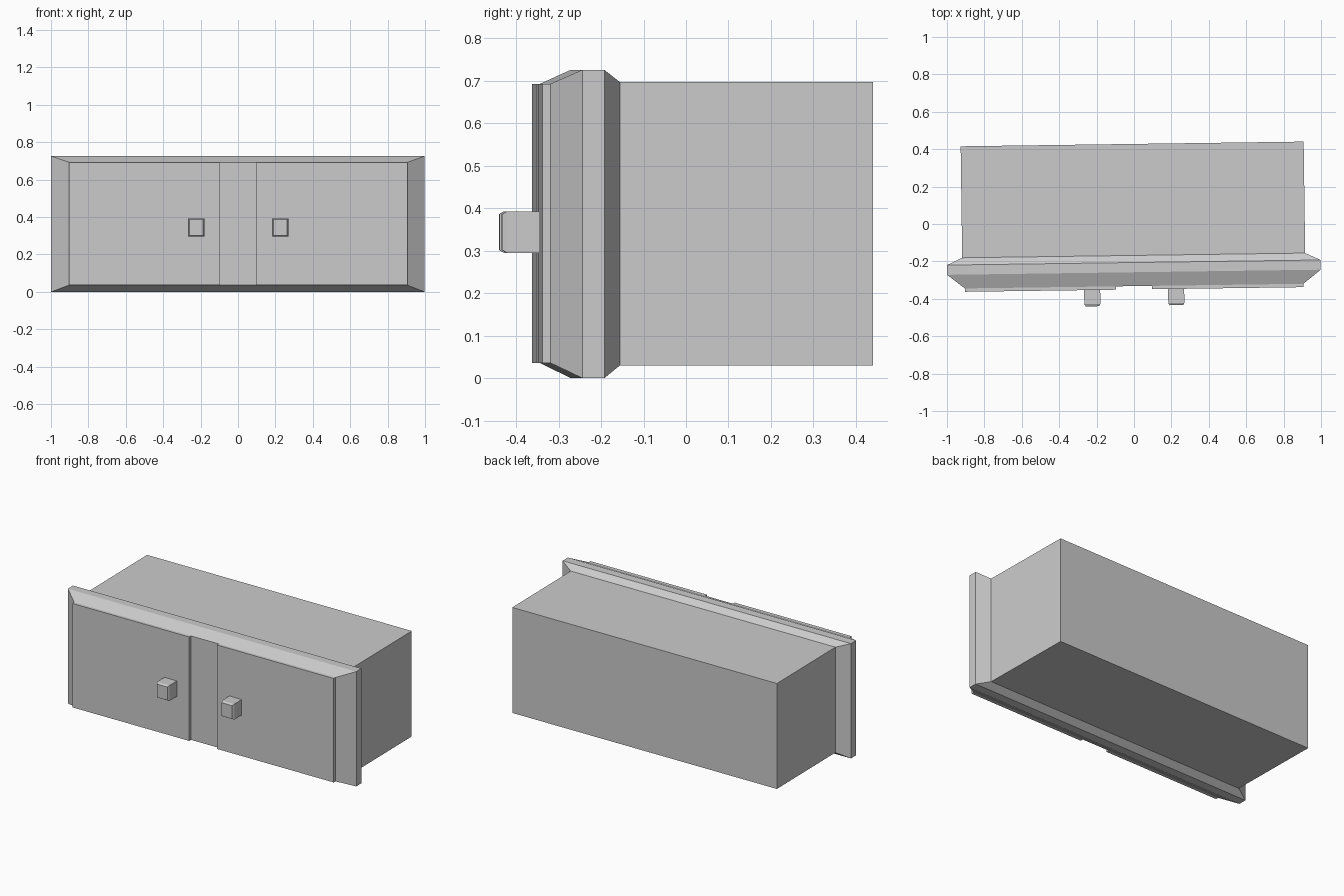
import bpy, bmesh
from mathutils import Matrix

if "Cube" in bpy.data.objects:
    bpy.data.objects.remove(bpy.data.objects["Cube"])

TILT = Matrix.Rotation(0.0137, 4, 'Z')   # the whole model is turned very slightly
CX = -0.004                              # middle of the cabinet in its own axes


def loft(name, rings, cap_front=True, cap_back=True):
    """Skin rectangles (x0, x1, z0, z1, y), listed from back to front."""
    bm = bmesh.new()
    loops = [[bm.verts.new((CX + x, y, z)) for x, z in
              ((x0, z0), (x1, z0), (x1, z1), (x0, z1))]
             for x0, x1, z0, z1, y in rings]
    for a, b in zip(loops, loops[1:]):
        for i in range(4):
            j = (i + 1) % 4
            bm.faces.new((a[i], a[j], b[j], b[i]))
    if cap_back:
        bm.faces.new(loops[0])
    if cap_front:
        bm.faces.new(loops[-1])
    bmesh.ops.recalc_face_normals(bm, faces=bm.faces)
    # ensure normals point outwards when one end is open
    front = max(bm.faces, key=lambda f: -f.calc_center_median().y)
    back = max(bm.faces, key=lambda f: f.calc_center_median().y)
    if (cap_front and front.normal.y > 0) or (not cap_front and back.normal.y < 0):
        bmesh.ops.reverse_faces(bm, faces=bm.faces)
    bm.transform(TILT)
    mesh = bpy.data.meshes.new(name)
    bm.to_mesh(mesh)
    bm.free()
    obj = bpy.data.objects.new(name, mesh)
    bpy.context.collection.objects.link(obj)
    return obj


# Deep box behind the front, open where it meets the frame
body = (-0.917, 0.917, 0.03, 0.697)
loft("cabinet_body", [(*body, 0.428), (*body, -0.168)], cap_front=False)

# Bevelled front frame
rim = (-0.999, 0.999, 0.0, 0.726)
face = (-0.905, 0.905, 0.036, 0.693)
loft("front_frame", [(*body, -0.168), (*rim, -0.206), (*rim, -0.258), (*face, -0.332)],
     cap_back=False)

# Mirrored pair of thin doors, each with a chamfered square knob
for side, s in (("left", -1), ("right", 1)):
    x0, x1 = sorted((s * 0.096, s * 0.905))
    door = (x0, x1, 0.036, 0.693)
    loft(side + "_door", [(*door, -0.332), (*door, -0.350)], cap_back=False)

    kx, kz, w, h, c = s * 0.2245, 0.344, 0.043, 0.049, 0.007
    knob = (kx - w, kx + w, kz - h, kz + h)
    tip = (kx - w + c, kx + w - c, kz - h + c, kz + h - c)
    loft(side + "_knob", [(*knob, -0.350), (*knob, -0.425), (*tip, -0.437)], cap_back=False)
